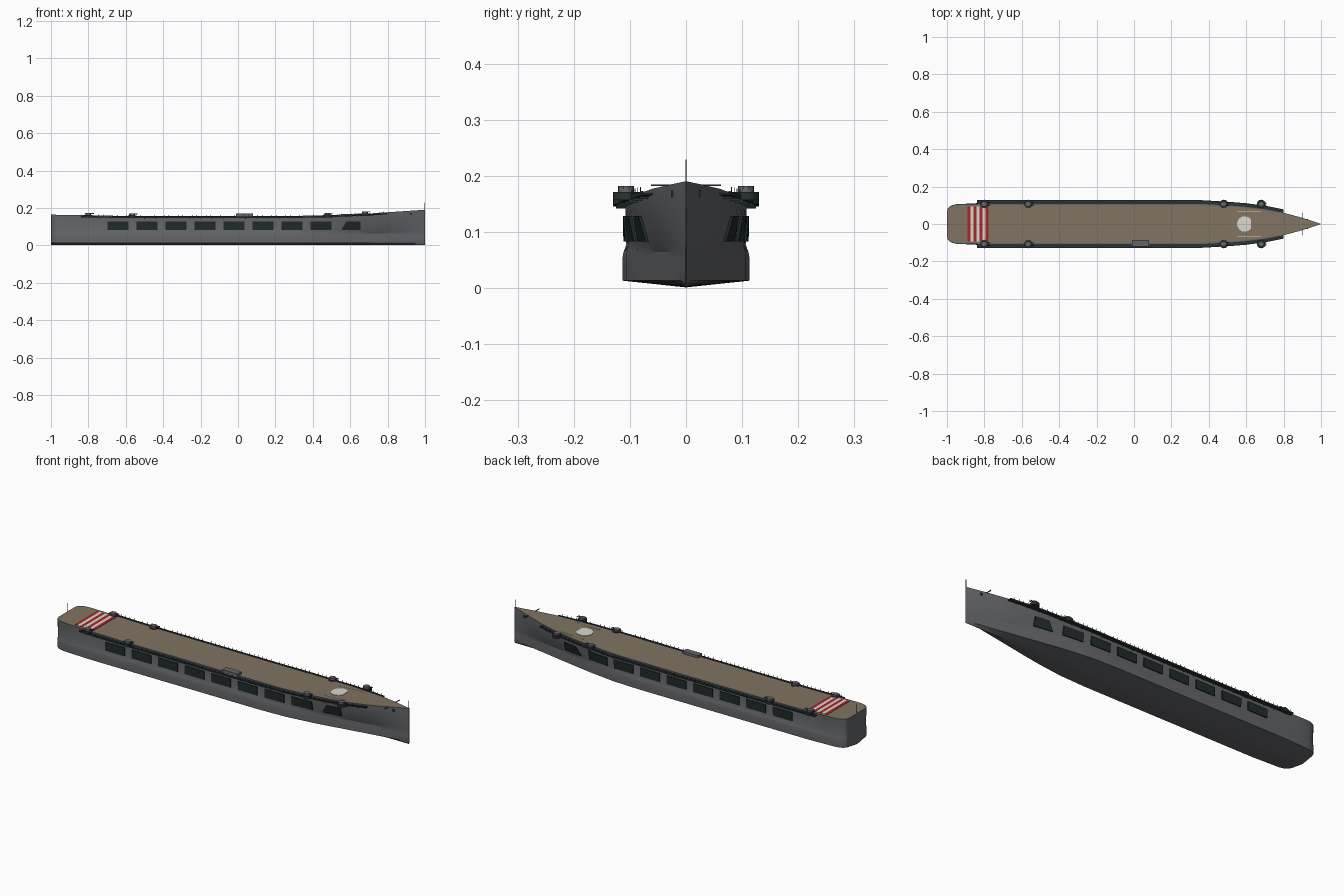
import bpy, bmesh, math
from mathutils import Matrix, Vector

cube = bpy.data.objects.get("Cube")
if cube:
    bpy.data.objects.remove(cube, do_unlink=True)


def material(name, r, g, b):
    m = bpy.data.materials.new(name)
    m.use_nodes = True
    m.diffuse_color = (r, g, b, 1)
    m.node_tree.nodes["Principled BSDF"].inputs["Base Color"].default_value = (r, g, b, 1)
    return m


GREY = material("hull grey", .125, .13, .14)
TAN = material("deck tan", .22, .175, .12)
DARK = material("gallery dark", .022, .032, .032)
GLASS = material("opening dark green", .014, .024, .024)
RED = material("stripe red", .38, .02, .02)
WHITE = material("marking white", .7, .68, .62)


def finish(name, bm, mats, smooth=False):
    bmesh.ops.recalc_face_normals(bm, faces=bm.faces)
    mesh = bpy.data.meshes.new(name)
    bm.to_mesh(mesh)
    bm.free()
    for m in mats:
        mesh.materials.append(m)
    ob = bpy.data.objects.new(name, mesh)
    bpy.context.collection.objects.link(ob)
    if smooth:
        bpy.ops.object.select_all(action="DESELECT")
        ob.select_set(True)
        bpy.context.view_layer.objects.active = ob
        bpy.ops.object.shade_smooth_by_angle(angle=math.radians(25))
    return ob


def loft(name, rings, mats, smooth=False, rule=None):
    """Skin a row of closed rings and cap both ends."""
    bm = bmesh.new()
    rows = [[bm.verts.new(p) for p in ring] for ring in rings]
    n = len(rows[0])
    for a, b in zip(rows, rows[1:]):
        for i in range(n):
            j = (i + 1) % n
            f = bm.faces.new((a[i], a[j], b[j], b[i]))
            if rule:
                f.material_index = rule(i)
    bm.faces.new(rows[0])
    bm.faces.new(rows[-1])
    return finish(name, bm, mats, smooth)


def box(bm, center, size):
    m = Matrix.Translation(center) @ Matrix.Diagonal((*size, 1))
    bmesh.ops.create_cube(bm, size=1, matrix=m)


def drum(bm, center, r, depth, axis="Z", sides=16):
    m = Matrix.Translation(center)
    if axis == "X":
        m = m @ Matrix.Rotation(math.pi / 2, 4, "Y")
    bmesh.ops.create_cone(bm, cap_ends=True, segments=sides, radius1=r, radius2=r, depth=depth, matrix=m)


def table(x, pts):
    """Linear lookup in a short list of (x, value)."""
    for (x0, v0), (x1, v1) in zip(pts, pts[1:]):
        if x <= x1:
            return v0 + (v1 - v0) * max(0, (x - x0) / (x1 - x0))
    return pts[-1][1]


def steps(a, b, n):
    return [a + (b - a) * i / n for i in range(n + 1)]


STERN = [(-1, .068), (-.995, .084), (-.985, .094), (-.97, .101), (-.95, .106), (-.9, .108)]
DECK = STERN + [(.35, .108), (.5, .1), (.6, .092), (.7, .079), (.8, .06), (.9, .033), (1, .0008)]
BILGE = STERN + [(-.8, .113), (.2, .113), (.35, .107), (.5, .088), (.6, .071), (.7, .053),
                 (.8, .035), (.9, .017), (1, .0008)]
SHEER = [(-1, .164), (-.8, .16), (-.6, .157), (.3, .157), (.5, .162), (.7, .17), (.85, .18), (1, .19)]


def deck_w(x):
    return table(x, DECK)


def top(x):
    return table(x, SHEER)


def waist(x):
    return (.3 * deck_w(x) + .7 * table(x, BILGE)) * .955


def side_y(x, z):
    return waist(x) + (deck_w(x) - waist(x)) * (z - .076) / .07


# Hull with the flight deck as its inner top face
def section(x):
    b, w, t = table(x, BILGE), deck_w(x), top(x)
    half = [(b * .5, .007), (b, .013), (b * 1.002, .035), (b * .998, .056), (b * .985, .064), (waist(x), .077),
            (w, .146), (w, t), (w * .94, t)]
    pts = [(0, .001)] + half + [(-y, z) for y, z in reversed(half)]
    return [Vector((x, y, z)) for y, z in pts]


xs = sorted({p[0] for p in DECK + BILGE + SHEER} | set(steps(.25, 1, 15)))
loft("hull", [section(x) for x in xs], [GREY, TAN], True, lambda i: 1 if i == 9 else 0)


def deck_plate(name, x0, x1, y0, y1, mat):
    rings = [[(x, y0, top(x)), (x, y1, top(x)), (x, y1, top(x) + .0015), (x, y0, top(x) + .0015)]
             for x in steps(x0, x1, 4)]
    loft(name, rings, [mat])


# Landing stripes across the stern
edges = steps(-.89, -.777, 7)
for i, (a, b) in enumerate(zip(edges, edges[1:])):
    deck_plate("stern_stripe", a, b, -.093, .093, WHITE if i % 2 else RED)

# White forward disc, trimmed flat on its bow side
R = .041
rings = []
for x in steps(.552, .626, 14):
    h = math.sqrt(max(R * R - (x - .592) ** 2, 1e-6))
    z = top(x)
    rings.append([(x, -h, z), (x, h, z), (x, h, z + .002), (x, -h, z + .002)])
loft("forward_disc", rings, [WHITE])


def gallery_y(x):
    return table(x, [(-.84, .128), (.35, .128), (.5, .119), (.6, .111), (.7, .098), (.8, .078)])


walk = steps(-.84, .35, 6) + steps(.4, .8, 8)
for s, side in ((1, "left"), (-1, "right")):
    # Side gallery with outer bulwark
    def walk_ring(x, inner, z0, z1):
        o, z = gallery_y(x), top(x) - .157
        return [(x, s * y, h + z) for y, h in ((inner, z0), (o, z0), (o, z1), (inner, z1))]
    loft(side + "_gallery", [walk_ring(x, deck_w(x) - .003, .146, .150) for x in walk], [DARK])
    loft(side + "_bulwark", [walk_ring(x, gallery_y(x) - .002, .146, .153) for x in walk], [DARK])

    # Rail posts and struts
    bm = bmesh.new()
    for x in steps(-.82, .78, 64):
        box(bm, (x, s * (gallery_y(x) - .001), top(x)), (.0015, .0015, .01))
    for x in steps(-.8, .76, 26):
        w, g = deck_w(x), gallery_y(x)
        box(bm, (x, s * (w + g - .006) / 2, top(x) - .0125), (.003, g - w, .005))
    finish(side + "_rail_posts", bm, [DARK])

    # Hangar openings, the foremost with a raked edge
    spans = [(-.698 + .155 * i, -.585 + .155 * i, 0) for i in range(8)] + [(.553, .655, .027)]
    for x0, x1, rake in spans:
        rings = []
        for t in steps(0, 1, 4):
            ring = []
            for z, off in ((.083, -.002), (.083, .005), (.128, .005), (.128, -.002)):
                x = x0 + (rake if z > .1 else 0) * (1 - t) + (x1 - x0) * t
                ring.append((x, s * (side_y(x, z) + off), z))
            rings.append(ring)
        loft(side + "_hangar_opening", rings, [GLASS])

    # Gun tubs and twin guns
    for x in (-.8, -.565, .48, .68):
        y, z = s * .107, top(x)
        bm = bmesh.new()
        drum(bm, (x, y, z - .005), .023, .014)
        finish(side + "_gun_tub", bm, [DARK], True)
        bm = bmesh.new()
        drum(bm, (x, y, z + .007), .014, .011)
        box(bm, (x - .008, y, z + .008), (.018, .02, .009))
        for dy in (-.005, .005):
            drum(bm, (x + .015, y + dy, z + .01), .002, .028, "X", 8)
        finish(side + "_twin_gun", bm, [GREY], True)

    # Thin forward deck line, bow boom and anchor
    deck_plate(side + "_forward_line", .55, .68, s * .065 - .0015, s * .065 + .0015, WHITE)
    bm = bmesh.new()
    box(bm, (.9, s * .045, .183), (.004, .034, .003))
    finish(side + "_bow_boom", bm, [DARK])
    bm = bmesh.new()
    box(bm, (.925, s * .0235, .168), (.012, .007, .012))
    finish(side + "_anchor", bm, [DARK])

# Low bridge block on the right edge
bm = bmesh.new()
box(bm, (.035, -.102, .159), (.09, .034, .022))
finish("bridge_block", bm, [GREY])

# Flag staffs at bow and stern
for name, x, tip in (("bow_staff", .998, .229), ("stern_staff", -.997, .211)):
    bm = bmesh.new()
    box(bm, (x, 0, (top(x) + tip) / 2), (.002, .002, tip - top(x)))
    finish(name, bm, [DARK])
